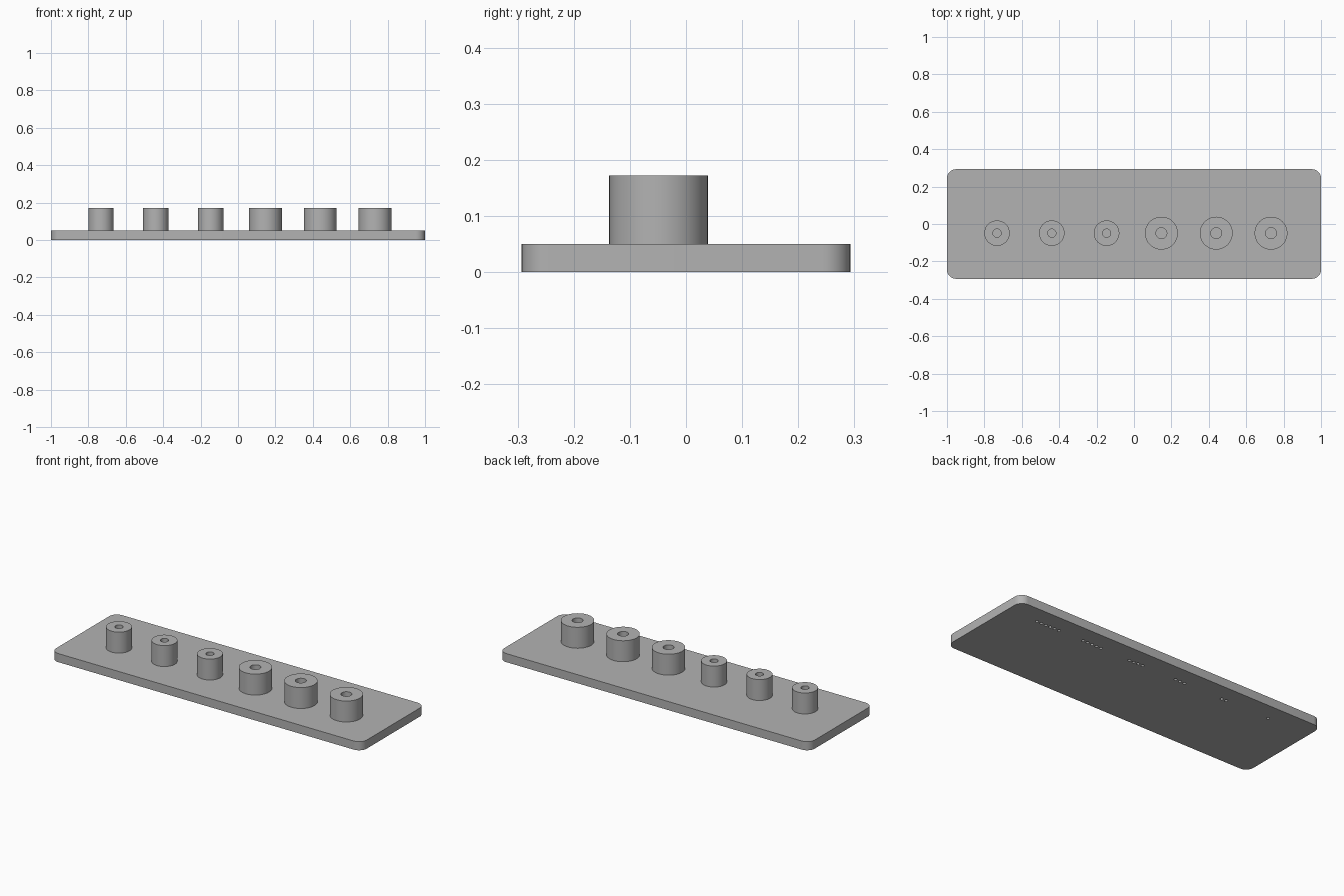
import bpy
import bmesh
import math
from mathutils import Matrix, Vector

cube = bpy.data.objects.get("Cube")
if cube:
    bpy.data.objects.remove(cube, do_unlink=True)

LENGTH, WIDTH, THICK = 2.0, 0.586, 0.05
TOP = 0.172
PITCH = 0.293
POST_Y = -0.049
SMALL, LARGE = (0.068, 0.022), (0.0878, 0.029)   # outer and bore radius
DOT_Y, DOT_PITCH, DOT_R, DOT_DEPTH = 0.19, 0.0293, 0.0085, 0.02

grey = bpy.data.materials.new("plain grey")
grey.use_nodes = True
colour = (0.45, 0.45, 0.45, 1)
grey.diffuse_color = colour
grey.node_tree.nodes["Principled BSDF"].inputs["Base Color"].default_value = colour


def make_object(name, bm):
    bmesh.ops.recalc_face_normals(bm, faces=bm.faces)
    mesh = bpy.data.meshes.new(name)
    bm.to_mesh(mesh)
    bm.free()
    mesh.materials.append(grey)
    obj = bpy.data.objects.new(name, mesh)
    bpy.context.collection.objects.link(obj)
    return obj


def activate(obj):
    bpy.ops.object.select_all(action="DESELECT")
    obj.select_set(True)
    bpy.context.view_layer.objects.active = obj


def smooth(obj):
    activate(obj)
    bpy.ops.object.shade_smooth_by_angle(angle=math.radians(30))


# Base plate with rounded vertical corners
bm = bmesh.new()
bmesh.ops.create_cube(bm, size=1, matrix=Matrix.Translation((0, 0, THICK / 2))
                      @ Matrix.Diagonal((LENGTH, WIDTH, THICK, 1)))
corners = [e for e in bm.edges if abs(e.verts[0].co.z - e.verts[1].co.z) > THICK / 2]
bmesh.ops.bevel(bm, geom=corners, offset=0.049, segments=10, profile=0.5, affect="EDGES")
plate = make_object("base_plate", bm)

# Rows of counting dimples on the underside, one to six
bm = bmesh.new()
for i in range(6):
    for j in range(i + 1):
        x = (i - 2.5) * PITCH + (j - i / 2) * DOT_PITCH
        bmesh.ops.create_cone(bm, cap_ends=True, segments=20, radius1=DOT_R, radius2=DOT_R,
                              depth=2 * DOT_DEPTH, matrix=Matrix.Translation((x, DOT_Y, 0)))
cutter = make_object("dimple_cutter", bm)
cutter.hide_render = True
cut = plate.modifiers.new("dimples", "BOOLEAN")
cut.operation = "DIFFERENCE"
cut.solver = "EXACT"
cut.object = cutter
activate(plate)
bpy.ops.object.modifier_apply(modifier=cut.name)
bpy.data.objects.remove(cutter, do_unlink=True)
smooth(plate)


# Hollow posts: three narrow, three wide
def make_post(name, x, outer, bore):
    bm = bmesh.new()
    foot = THICK - 0.005
    profile = [(outer, foot), (outer, TOP), (bore, TOP), (bore, foot)]
    verts = [bm.verts.new((r, 0, z)) for r, z in profile]
    edges = [bm.edges.new((verts[k], verts[(k + 1) % 4])) for k in range(4)]
    bmesh.ops.spin(bm, geom=verts + edges, axis=Vector((0, 0, 1)), cent=(0, 0, 0),
                   angle=2 * math.pi, steps=64, use_merge=True)
    bmesh.ops.remove_doubles(bm, verts=bm.verts, dist=1e-5)
    post = make_object(name, bm)
    post.location = (x, POST_Y, 0)
    smooth(post)


for i in range(6):
    size, label = (SMALL, "narrow") if i < 3 else (LARGE, "wide")
    make_post(f"{label}_post_{i % 3 + 1}", (i - 2.5) * PITCH, *size)
